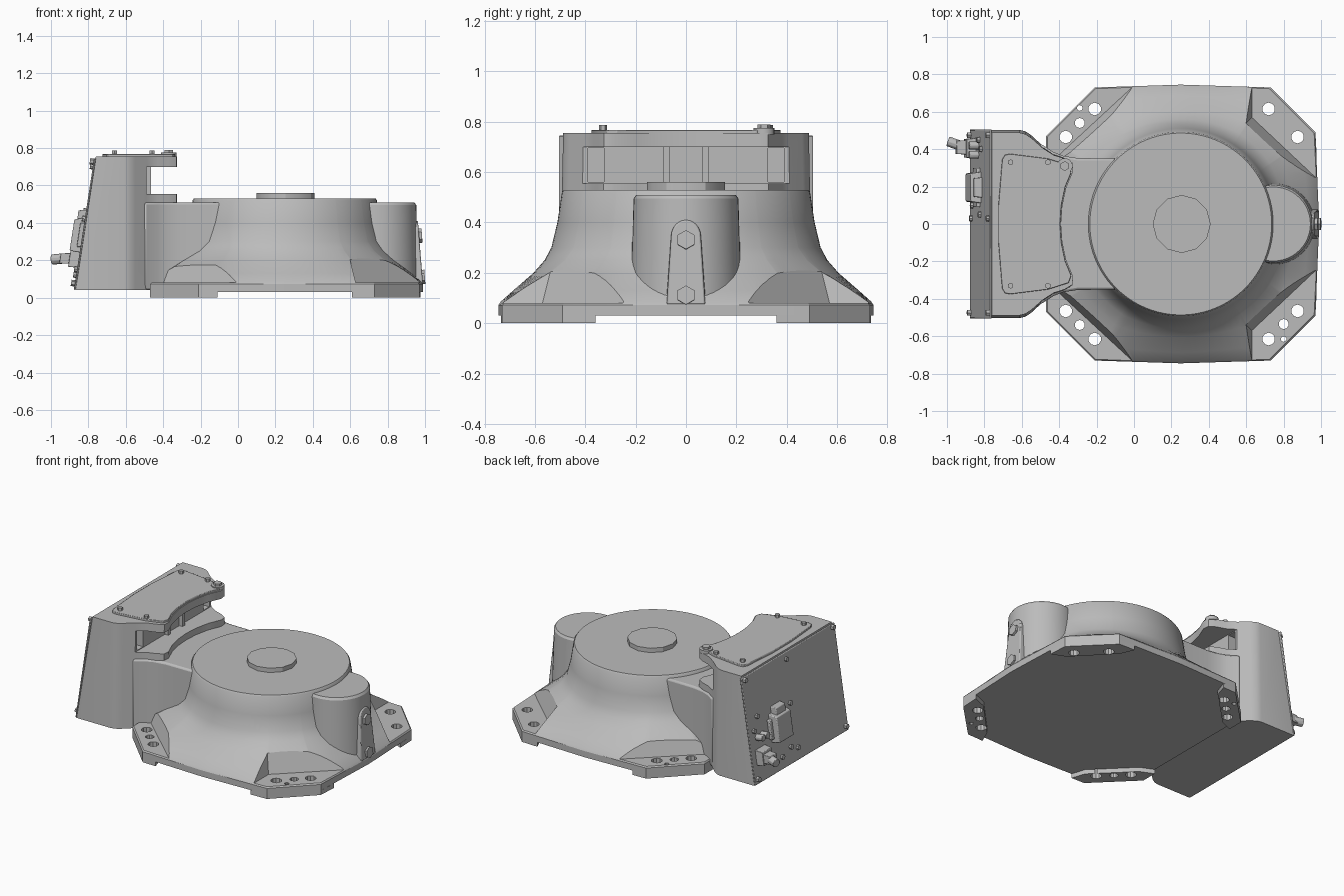
import bpy, bmesh
from math import sin, cos, pi, tau, atan2
from mathutils import Vector

if "Cube" in bpy.data.objects:
    bpy.data.objects.remove(bpy.data.objects["Cube"])

grey = bpy.data.materials.new("cast_grey")
grey.use_nodes = True
colour = (0.5, 0.5, 0.5, 1)
grey.diffuse_color = colour
grey.node_tree.nodes["Principled BSDF"].inputs["Base Color"].default_value = colour


def loft(bm, rings):
    """Skin a list of equal point rings and cap both ends."""
    loops = [[bm.verts.new(p) for p in ring] for ring in rings]
    for a, b in zip(loops, loops[1:]):
        for i in range(len(a)):
            j = (i + 1) % len(a)
            bm.faces.new((a[i], a[j], b[j], b[i]))
    bm.faces.new(loops[0][::-1])
    bm.faces.new(loops[-1])


def prism(bm, outline, low, high, shift=(0, 0)):
    loft(bm, [[(x, y, low) for x, y in outline],
              [(x + shift[0], y + shift[1], high) for x, y in outline]])


def box(bm, x0, x1, y0, y1, z0, z1):
    prism(bm, [(x0, y0), (x1, y0), (x1, y1), (x0, y1)], z0, z1)


def rod(bm, start, direction, radius, length, sides=6, tip=None):
    d = Vector(direction).normalized()
    mat = d.to_track_quat('Z', 'Y').to_matrix().to_4x4()
    mat.translation = Vector(start) + d * length / 2
    bmesh.ops.create_cone(bm, cap_ends=True, segments=sides, radius1=radius,
                          radius2=radius if tip is None else tip, depth=length, matrix=mat)


def mirrored(half):
    """Close a half outline (y >= 0) across the x axis."""
    return half + [(x, -y) for x, y in reversed(half) if y > 0]


def finish(name, bm, bevel=0):
    bmesh.ops.recalc_face_normals(bm, faces=bm.faces)
    mesh = bpy.data.meshes.new(name)
    bm.to_mesh(mesh)
    bm.free()
    mesh.materials.append(grey)
    obj = bpy.data.objects.new(name, mesh)
    bpy.context.collection.objects.link(obj)
    if bevel:
        mod = obj.modifiers.new("edge", 'BEVEL')
        mod.width, mod.segments, mod.limit_method = bevel, 2, 'ANGLE'
    return obj


def activate(obj):
    bpy.ops.object.select_all(action='DESELECT')
    obj.select_set(True)
    bpy.context.view_layer.objects.active = obj


def cut(obj, cutter):
    mod = obj.modifiers.new("cut", 'BOOLEAN')
    mod.operation, mod.solver, mod.object = 'DIFFERENCE', 'EXACT', cutter
    activate(obj)
    bpy.ops.object.modifier_apply(modifier=mod.name)


CX = 0.25       # centre of the round body
SIDES = (1, -1)

# Flared body: octagonal plate blending into a round drum
plate = mirrored([(.99, 0), (.97, .49), (.73, .73), (.25, .745), (-.21, .73), (-.47, .47)])
edges = []
for (ax, ay), (bx, by) in zip(plate, plate[1:] + plate[:1]):
    n = Vector((by - ay, ax - bx)).normalized()
    edges.append((n, n.dot(Vector((ax - CX, ay)))))
angles = sorted({round(tau * i / 96, 4) for i in range(96)} |
                {round(atan2(y, x - CX) % tau, 4) for x, y in plate})


def plate_radius(u):
    return min(d / n.dot(u) for n, d in edges if n.dot(u) > 1e-4)


rings = []
for z, r, w in [(.03, .535, 1), (.072, .535, 1), (.085, .535, .96), (.13, .535, .72),
                (.2, .537, .33), (.25, .537, .12), (.3, .535, 0), (.4, .511, 0),
                (.52, .493, 0), (.53, .486, 0)]:
    dirs = [Vector((cos(a), sin(a))) for a in angles]
    radii = [r + (plate_radius(u) - r) * w for u in dirs]
    rings.append([(CX + u.x * k, u.y * k, z) for u, k in zip(dirs, radii)])
bm = bmesh.new()
loft(bm, rings)
body = finish("flared_body", bm)

# Flat corner pads cut into the flare
bm = bmesh.new()
for s in SIDES:
    right = [(.63, .9), (.63, .57), (.97, .25), (1.2, .25), (1.2, .9)]
    left = [(0, .9), (0, .74), (-.4, .37), (-.7, .37), (-.7, .9)]
    prism(bm, [(x, y * s) for x, y in right], .08, .4, (-.08, -.08 * s))
    prism(bm, [(x, y * s) for x, y in left], .08, .4, (.08, -.08 * s))
pad_cutter = finish("pad_cutter", bm)
cut(body, pad_cutter)

# Feet under the four corners
bm = bmesh.new()
for s in SIDES:
    for foot in ([(-.47, .36), (-.47, .47), (-.21, .73), (-.11, .733), (-.14, .64), (-.38, .4)],
                 [(.977, .36), (.97, .49), (.73, .73), (.61, .734), (.65, .64), (.88, .4)]):
        prism(bm, [(x, y * s) for x, y in foot], 0, .03)
feet = finish("corner_feet", bm)

# Mounting holes through pads and feet
bm = bmesh.new()
holes = [(x, y * s, r) for s in SIDES for x, y, r in
         [(-.21, .615, .034), (-.365, .465, .034), (-.29, .54, .027),
          (.72, .615, .034), (.875, .465, .034)]]
for x, y, r in holes + [(.8, -.535, .027), (.8, -.615, .015), (-.29, .62, .015)]:
    rod(bm, (x, y, -.1), (0, 0, 1), r, .3, 10)
hole_cutter = finish("hole_cutter", bm)
cut(body, hole_cutter)
cut(feet, hole_cutter)

# Round cap on the drum
bm = bmesh.new()
rod(bm, (.255, 0, .52), (0, 0, 1), .155, .04, 12)
finish("centre_cap", bm)

# Half-round boss on the right side
bm = bmesh.new()
rod(bm, (.745, 0, .06), (0, 0, 1), .222, .435, 48, .208)
rod(bm, (.745, 0, .495), (0, 0, 1), .208, .015, 48, .198)
finish("side_boss", bm)

# Sloping strip with a round top and two bolts on the boss
bm = bmesh.new()
arch = [(-.085, .075)] + [(-.065 * cos(pi * i / 12), .345 + .065 * sin(pi * i / 12))
                          for i in range(13)] + [(.085, .075)]
loft(bm, [[(.85, y, z) for y, z in arch],
          [(.962 + (.41 - z) * .08, y * .9, z) for y, z in arch]])
finish("boss_strip", bm, .006)
bm = bmesh.new()
for z, x in ((.11, .975), (.33, .96)):
    rod(bm, (x, 0, z), (1, 0, .08), .038, .024)
finish("strip_bolts", bm)

# Arm joining the housing to the drum
bm = bmesh.new()
prism(bm, mirrored([(0, .35), (-.3, .352), (-.38, .365), (-.43, .385), (-.5, .43)]), .04, .51)
finish("link_arm", bm, .012)

# Tall housing with a sloped back and a concave front
outline = mirrored([(-.39, 0), (-.383, .1), (-.362, .2), (-.325, .29), (-.33, .335), (-.37, .36),
                    (-.43, .38), (-.49, .42), (-.55, .475), (-.58, .495), (-.61, .503),
                    (-.87, .503)])
bm = bmesh.new()
loft(bm, [[(x + (lean if x < -.8 else 0), y * k, z) for x, y in outline]
          for z, lean, k in ((.04, 0, 1), (.755, .11, .97))])
housing = finish("cable_housing", bm)
bm = bmesh.new()
box(bm, -.49, 0, -.7, .7, .555, .7)
notch = finish("notch_cutter", bm)
cut(housing, notch)
bm = bmesh.new()
for s in SIDES:
    box(bm, -.57, -.4, *sorted((.325 * s, .39 * s)), .56, .695)
slots = finish("slot_cutter", bm)
cut(housing, slots)
for helper in (pad_cutter, hole_cutter, notch, slots):
    bpy.data.objects.remove(helper)

# Ribs inside the notch
bm = bmesh.new()
for s in SIDES:
    box(bm, -.5, -.465, *sorted((.065 * s, .09 * s)), .55, .705)
finish("notch_ribs", bm)

# Lid with bolts
bm = bmesh.new()
prism(bm, mirrored([(-.395, 0), (-.388, .1), (-.367, .2), (-.335, .275), (-.35, .315),
                    (-.46, .35), (-.66, .375), (-.69, .37), (-.705, .345), (-.725, .1)]), .75, .768)
finish("housing_lid", bm, .003)
bm = bmesh.new()
for s in SIDES:
    for x in (-.66, -.46):
        rod(bm, (x, .33 * s, .765), (0, 0, 1), .016, .022)
rod(bm, (-.37, .31, .75), (0, 0, 1), .042, .025, 16)
rod(bm, (-.37, .31, .77), (0, 0, 1), .026, .02)
finish("lid_bolts", bm)


# Sloped back panel and its fittings
def back(y, z, out=0):
    return Vector((-.868 + (z - .04) * .154 - out, y, z))


def back_block(bm, y0, y1, z0, z1, out, inset=0):
    corners = [(y0, z0), (y1, z0), (y1, z1), (y0, z1)]
    my, mz = (y0 + y1) / 2, (z0 + z1) / 2
    loft(bm, [[back(y, z) for y, z in corners],
              [back(y + (my - y) * inset, z + (mz - z) * inset, out) for y, z in corners]])


bm = bmesh.new()
back_block(bm, -.505, .505, .042, .745, .01)
finish("back_panel", bm, .004)

bm = bmesh.new()
out_dir = (-1, 0, .154)
for s in SIDES:
    for z in (.075, .725):
        rod(bm, back(.475 * s, z), out_dir, .017, .03)
for y, z in ((.03, .12), (.1, .15), (.2, .12), (.03, .7), (.05, .42), (.4, .46), (.45, .38)):
    rod(bm, back(y, z), out_dir, .016, .025, 8)
finish("panel_bolts", bm)

# Upright socket and plug on the panel
bm = bmesh.new()
back_block(bm, .11, .28, .24, .43, .065, .12)
back_block(bm, .14, .25, .41, .47, .05, .1)
back_block(bm, .09, .3, .27, .4, .03)
finish("upright_socket", bm, .005)
bm = bmesh.new()
back_block(bm, .35, .46, .16, .26, .06, .1)
back_block(bm, .37, .45, .18, .24, .11, .1)
rod(bm, back(.42, .21, .09), (-1, .35, -.1), .028, .066, 10)
for y in (.37, .42):
    rod(bm, back(y, .33), out_dir, .022, .06, 10)
finish("side_plug", bm, .003)

for obj in list(bpy.context.collection.objects):
    if obj.type == 'MESH' and obj.data.materials and obj.data.materials[0] == grey:
        activate(obj)
        bpy.ops.object.shade_smooth_by_angle(angle=pi / 6)
